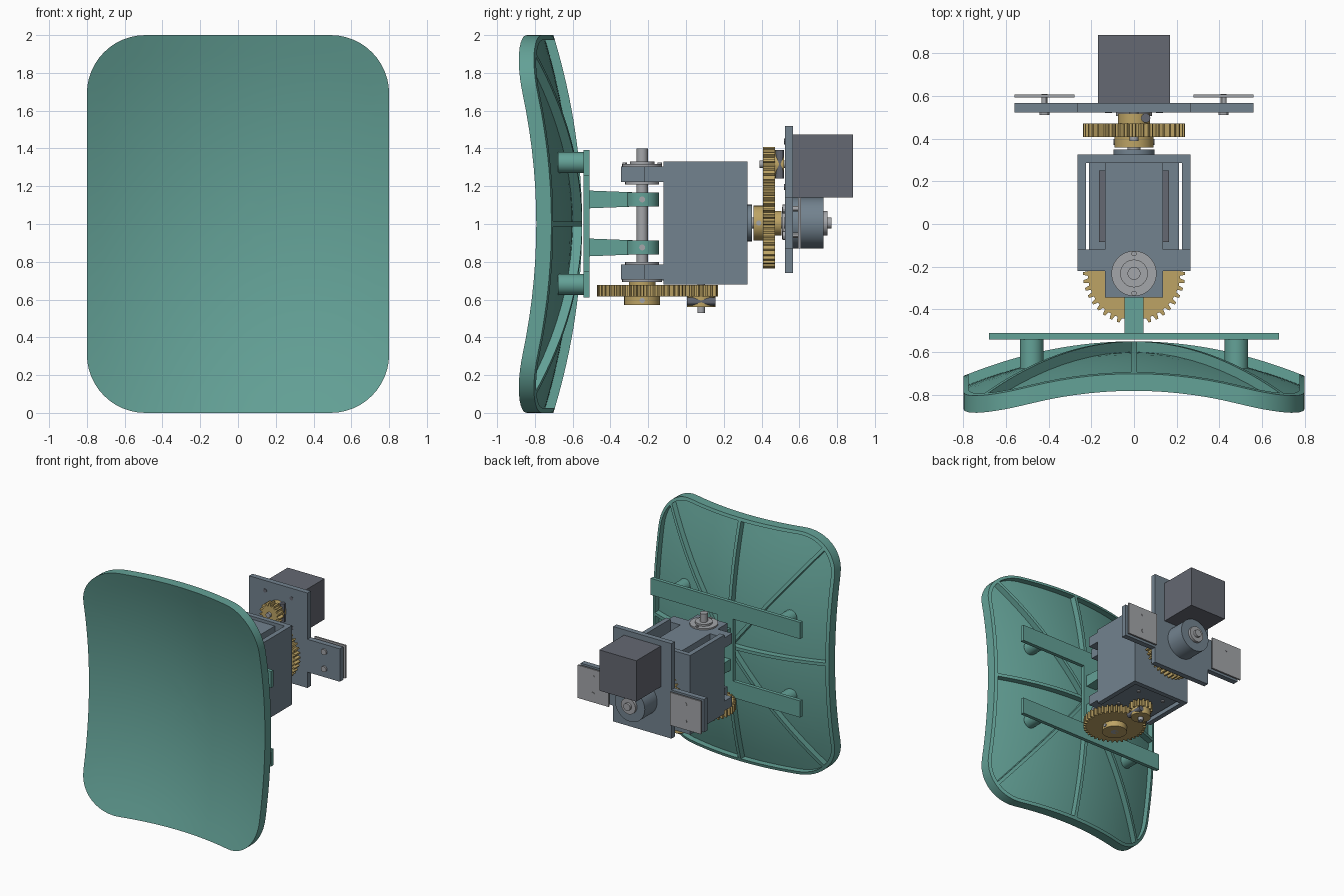
import bpy, bmesh
from math import sin, cos, pi, radians

if "Cube" in bpy.data.objects:
    bpy.data.objects.remove(bpy.data.objects["Cube"])


def material(name, rgb):
    m = bpy.data.materials.new(name)
    m.diffuse_color = (*rgb, 1)
    m.use_nodes = True
    m.node_tree.nodes["Principled BSDF"].inputs["Base Color"].default_value = m.diffuse_color
    return m


TEAL = material("teal", (0.127, 0.36, 0.31))
SLATE = material("slate", (0.17, 0.225, 0.275))
BRASS = material("brass", (0.51, 0.37, 0.13))
DARK = material("dark", (0.128, 0.138, 0.168))
STEEL = material("steel", (0.37, 0.38, 0.40))


def make(name, verts, faces, mat):
    me = bpy.data.meshes.new(name)
    me.from_pydata(verts, [], faces)
    bm = bmesh.new()
    bm.from_mesh(me)
    bmesh.ops.recalc_face_normals(bm, faces=bm.faces)
    bm.to_mesh(me)
    bm.free()
    me.materials.append(mat)
    me.shade_smooth()
    me.set_sharp_from_angle(angle=radians(30))
    ob = bpy.data.objects.new(name, me)
    bpy.context.collection.objects.link(ob)
    return ob


def prism(name, pts, axis, lo, hi, mat):
    """Extrude a 2D outline along an axis (x: yz outline, y: xz, z: xy)."""
    place = {'x': lambda u, v, w: (w, u, v),
             'y': lambda u, v, w: (u, w, v),
             'z': lambda u, v, w: (u, v, w)}[axis]
    n = len(pts)
    verts = [place(u, v, w) for w in (lo, hi) for u, v in pts]
    faces = [list(range(n)), list(range(n, 2 * n))]
    faces += [(i, (i + 1) % n, n + (i + 1) % n, n + i) for i in range(n)]
    return make(name, verts, faces, mat)


def box(name, x0, x1, y0, y1, z0, z1, mat):
    return prism(name, [(x0, y0), (x1, y0), (x1, y1), (x0, y1)], 'z', z0, z1, mat)


def cyl(name, axis, u, v, r, lo, hi, mat, n=32):
    pts = [(u + r * cos(2 * pi * i / n), v + r * sin(2 * pi * i / n)) for i in range(n)]
    return prism(name, pts, axis, lo, hi, mat)


def gear(name, axis, u, v, teeth, root, tip, lo, hi, phase=0.0):
    pts = []
    for t in range(teeth):
        for off, r in ((-0.32, root), (-0.16, tip), (0.16, tip), (0.32, root)):
            a = phase + 2 * pi * (t + off) / teeth
            pts.append((u + r * cos(a), v + r * sin(a)))
    return prism(name, pts, axis, lo, hi, BRASS)


# Concave panel: skin with a raised rim at the back
def dish(x, z):
    return -0.63 - 0.254 * x * x - 0.152 * (z - 1) ** 2


def outline(inset):
    w, h, r = 0.8 - inset, 1 - inset, 0.31 - inset
    corners = []
    for q, (sx, sz) in enumerate(((1, 1), (-1, 1), (-1, -1), (1, -1))):
        corners.append([(sx * (w - r) + r * cos(q * pi / 2 + i * pi / 24),
                         sz * (h - r) + r * sin(q * pi / 2 + i * pi / 24)) for i in range(13)])
    pts = []
    for q in range(4):
        pts += corners[q]
        (ax, az), (bx, bz) = corners[q][-1], corners[(q + 1) % 4][0]
        pts += [(ax + (bx - ax) * i / 14, az + (bz - az) * i / 14) for i in range(1, 14)]
    return pts


outer, inner = outline(0), outline(0.025)
N, R = len(outer), 10
rings = [(outer, (i + 1) / R, 0) for i in range(R)]
rings += [(outer, 1, 0.08), (inner, 1, 0.08)]
rings += [(inner, 1 - i / R, 0.03) for i in range(R)]
verts = [(0, dish(0, 1), 1)]
for pts, s, dy in rings:
    verts += [(x * s, dish(x * s, 1 + z * s) + dy, 1 + z * s) for x, z in pts]
verts.append((0, dish(0, 1) + 0.03, 1))
faces, last = [], len(verts) - 1
for i in range(N):
    j = (i + 1) % N
    faces.append((0, 1 + i, 1 + j))
    for k in range(len(rings) - 1):
        a, b = 1 + k * N, 1 + (k + 1) * N
        faces.append((a + i, a + j, b + j, b + i))
    faces.append((last - N + i, last - N + j, last))
make("curved_panel", verts, faces, TEAL)


# Ribs following the back of the panel
def rib(name, px, pz, half=0.013, seg=32):
    length = (px * px + pz * pz) ** 0.5
    nx, nz = -pz / length * half, px / length * half
    verts, faces = [], []
    for i in range(seg + 1):
        t = 2 * i / seg - 1
        for s, dy in ((-1, 0.02), (1, 0.02), (1, 0.08), (-1, 0.08)):
            x, z = px * t + s * nx, 1 + pz * t + s * nz
            verts.append((x, dish(x, z) + dy, z))
    for i in range(seg):
        for k in range(4):
            a, b = i * 4 + k, i * 4 + (k + 1) % 4
            faces.append((a, b, b + 4, a + 4))
    faces += [(0, 1, 2, 3), tuple(range(4 * seg, 4 * seg + 4))]
    make(name, verts, faces, TEAL)


rib("vertical_rib", 0, 0.985)
rib("horizontal_rib", 0.785, 0)
rib("diagonal_rib_a", 0.695, 0.895)
rib("diagonal_rib_b", -0.695, 0.895)

# Carrier frame and standoffs behind the panel
SY = -0.232   # vertical shaft position in y
for z, tag in ((1.325, "upper"), (0.68, "lower")):
    box(tag + "_carrier_bar", -0.68, 0.68, -0.542, -0.512, z - 0.068, z + 0.068, TEAL)
    for s in (-1, 1):
        cyl(tag + "_standoff", 'y', s * 0.48, z, 0.055, -0.677, -0.542, TEAL)
box("carrier_spine", -0.07, 0.07, -0.542, -0.512, 0.74, 1.26, TEAL)
for z, tag in ((1.13, "upper"), (0.876, "lower")):
    prism(tag + "_arm", [(-0.515, z - 0.047), (SY, z - 0.036), (SY, z + 0.036), (-0.515, z + 0.047)],
          'x', -0.045, 0.045, TEAL)
    cyl(tag + "_arm_clamp", 'z', 0, SY, 0.09, z - 0.037, z + 0.037, TEAL)
    cyl(tag + "_clamp_screw", 'x', SY, z, 0.016, -0.095, 0.095, STEEL, 12)

# Vertical shaft, its bearings and the gear pair below
cyl("vertical_shaft", 'z', 0, SY, 0.03, 0.57, 1.40, STEEL)
for name, r, lo, hi in (("upper_flange", 0.106, 1.305, 1.317), ("upper_collar", 0.065, 1.317, 1.332),
                        ("upper_inner_flange", 0.09, 1.208, 1.222), ("lower_flange", 0.106, 0.693, 0.706),
                        ("lower_inner_flange", 0.09, 0.785, 0.798)):
    cyl(name, 'z', 0, SY, r, lo, hi, STEEL)
for s in (-1, 1):
    cyl("flange_screw", 'z', 0, SY + s * 0.093, 0.012, 1.315, 1.325, STEEL, 12)
gear("lower_gear", 'z', 0, SY, 40, 0.217, 0.24, 0.617, 0.678, pi / 2)
cyl("lower_gear_boss", 'z', 0, SY, 0.07, 0.675, 0.70, BRASS)
cyl("lower_gear_hub", 'z', 0, SY, 0.095, 0.57, 0.62, BRASS)
cyl("lower_hub_screw", 'x', SY, 0.595, 0.014, -0.1, 0.1, STEEL, 12)
gear("lower_pinion", 'z', 0, 0.08, 14, 0.068, 0.09, 0.617, 0.678, pi / 2)
cyl("lower_pinion_hub", 'z', 0, 0.08, 0.076, 0.56, 0.62, BRASS)
cyl("lower_pinion_screw", 'y', 0.055, 0.59, 0.022, 0.005, 0.155, DARK, 12)
cyl("lower_motor_shaft", 'z', 0, 0.08, 0.02, 0.53, 0.75, STEEL)
box("lower_motor", -0.165, 0.165, -0.085, 0.25, 0.74, 1.06, DARK)

# Box frame around the lower motor
for s in (-1, 1):
    a, b = sorted((s * 0.225, s * 0.265))
    box("frame_side", a, b, -0.12, 0.325, 0.68, 1.33, SLATE)
    for y in (-0.04, 0.2):
        cyl("bottom_screw", 'z', s * 0.12, y, 0.014, 0.69, 0.705, STEEL, 12)
box("frame_back", -0.265, 0.265, 0.285, 0.325, 0.68, 1.33, SLATE)
box("frame_bottom", -0.21, 0.21, -0.13, 0.285, 0.70, 0.74, SLATE)
for z0, z1, tag in ((1.222, 1.305, "upper"), (0.705, 0.785, "lower")):
    box(tag + "_cross_bracket", -0.265, 0.265, -0.22, -0.12, z0, z1, SLATE)
    box(tag + "_tongue_front", -0.135, 0.135, -0.345, -0.22, z0, z1, SLATE)
box("upper_tongue_rear", -0.135, 0.135, -0.12, 0.285, 1.222, 1.305, SLATE)

# Rear horizontal shaft and gear pair
SZ, MZ = 1.005, 1.317
cyl("rear_shaft", 'y', 0, SZ, 0.03, 0.28, 0.77, STEEL)
cyl("rear_spacer", 'y', 0, SZ, 0.097, 0.325, 0.35, SLATE)
cyl("rear_gear_hub", 'y', 0, SZ, 0.092, 0.358, 0.41, BRASS)
cyl("rear_hub_screw", 'x', 0.385, SZ, 0.014, -0.097, 0.097, STEEL, 12)
gear("rear_gear", 'y', 0, SZ, 40, 0.217, 0.24, 0.408, 0.47, pi / 2)
cyl("rear_gear_boss", 'y', 0, SZ, 0.065, 0.47, 0.505, BRASS)
cyl("rear_bearing_flange", 'y', 0, SZ, 0.085, 0.507, 0.522, STEEL)
gear("rear_pinion", 'y', 0, MZ, 14, 0.068, 0.09, 0.408, 0.47, pi / 2)
cyl("rear_pinion_hub", 'y', 0, MZ, 0.076, 0.468, 0.518, BRASS)
cyl("rear_pinion_screw", 'z', 0.055, 0.497, 0.022, MZ - 0.075, MZ + 0.075, DARK, 12)
cyl("rear_motor_shaft", 'y', 0, MZ, 0.02, 0.388, 0.58, STEEL)

# Rear mounting plate with side wings, bearing housing and motor
W = [(0.265, 0.74), (0.265, 0.87), (0.56, 0.87), (0.56, 1.14), (0.265, 1.14), (0.265, 1.52)]
prism("rear_plate", W + [(-x, z) for x, z in reversed(W)], 'y', 0.523, 0.567, SLATE)
box("rear_motor", -0.168, 0.168, 0.567, 0.885, 1.14, 1.475, DARK)
cyl("bearing_housing", 'y', 0, SZ, 0.135, 0.567, 0.728, SLATE, 40)
cyl("housing_cap", 'y', 0, SZ, 0.065, 0.728, 0.75, STEEL)
for s in (-1, 1):
    a, b = sorted((s * 0.278, s * 0.56))
    box("wing_pad", a, b, 0.594, 0.608, 0.87, 1.14, STEEL)
    for z in (0.94, 1.08):
        cyl("wing_screw", 'y', s * 0.42, z, 0.014, 0.52, 0.610, STEEL, 12)
        cyl("wing_screw_head", 'y', s * 0.42, z, 0.024, 0.51, 0.524, STEEL, 12)
    for z in (MZ - 0.12, MZ + 0.12):
        cyl("motor_screw", 'y', s * 0.12, z, 0.016, 0.520, 0.526, DARK, 12)
